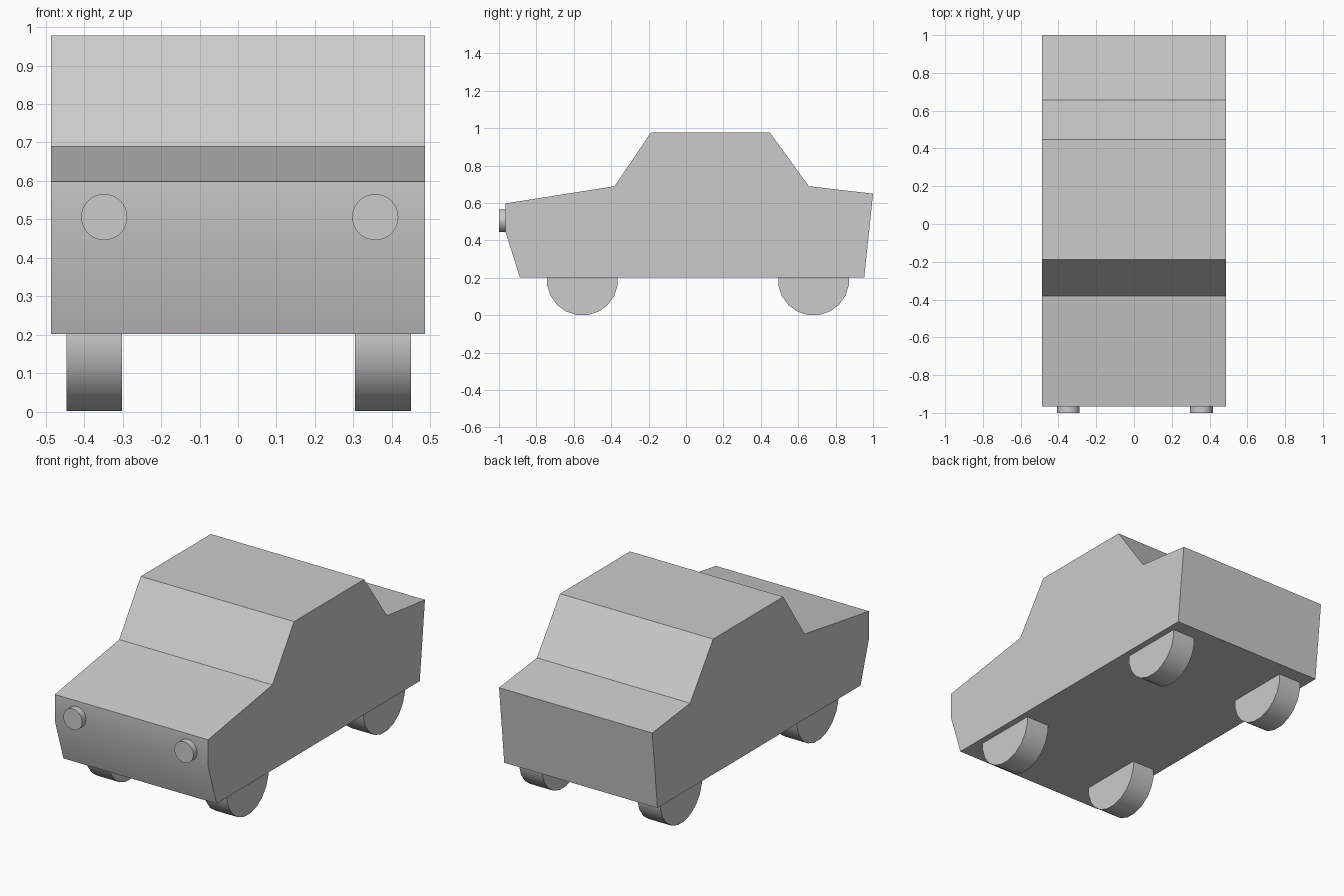
import bpy, bmesh, math

if "Cube" in bpy.data.objects:
    bpy.data.objects.remove(bpy.data.objects["Cube"])


def smooth(obj):
    bpy.ops.object.select_all(action='DESELECT')
    obj.select_set(True)
    bpy.context.view_layer.objects.active = obj
    bpy.ops.object.shade_smooth_by_angle(angle=math.radians(30))


def extrude_x(name, profile, half_width):
    """Extrude a closed (y, z) profile symmetrically along x."""
    bm = bmesh.new()
    face = bm.faces.new([bm.verts.new((-half_width, y, z)) for y, z in profile])
    new = bmesh.ops.extrude_face_region(bm, geom=[face])['geom']
    verts = [g for g in new if isinstance(g, bmesh.types.BMVert)]
    bmesh.ops.translate(bm, verts=verts, vec=(2 * half_width, 0, 0))
    bmesh.ops.recalc_face_normals(bm, faces=bm.faces[:])
    mesh = bpy.data.meshes.new(name)
    bm.to_mesh(mesh)
    bm.free()
    obj = bpy.data.objects.new(name, mesh)
    bpy.context.collection.objects.link(obj)
    smooth(obj)


def cylinder(name, loc, rot, radius, depth, sides):
    bpy.ops.mesh.primitive_cylinder_add(vertices=sides, radius=radius, depth=depth,
                                        location=loc, rotation=rot)
    obj = bpy.context.object
    obj.name = name
    smooth(obj)


# Car body: bonnet, cabin and boot in one side profile
extrude_x("car_body", [
    (-0.888, 0.202), (0.953, 0.202), (1.0, 0.65), (0.657, 0.69), (0.448, 0.978),
    (-0.187, 0.978), (-0.382, 0.69), (-0.965, 0.598), (-0.965, 0.445)], 0.486)

# Wheels, upper halves hidden in the body
for end, y in (("front", -0.554), ("rear", 0.682)):
    for side, x in (("left", -0.374), ("right", 0.377)):
        cylinder(f"{end}_{side}_wheel", (x, y, 0.19),
                 (math.pi / 2, math.radians(9), math.pi / 2), 0.191, 0.145, 20)

# Headlights
for side, x in (("left", -0.348), ("right", 0.357)):
    cylinder(f"{side}_headlight", (x, -0.975, 0.506), (math.pi / 2, 0, 0), 0.06, 0.05, 32)
